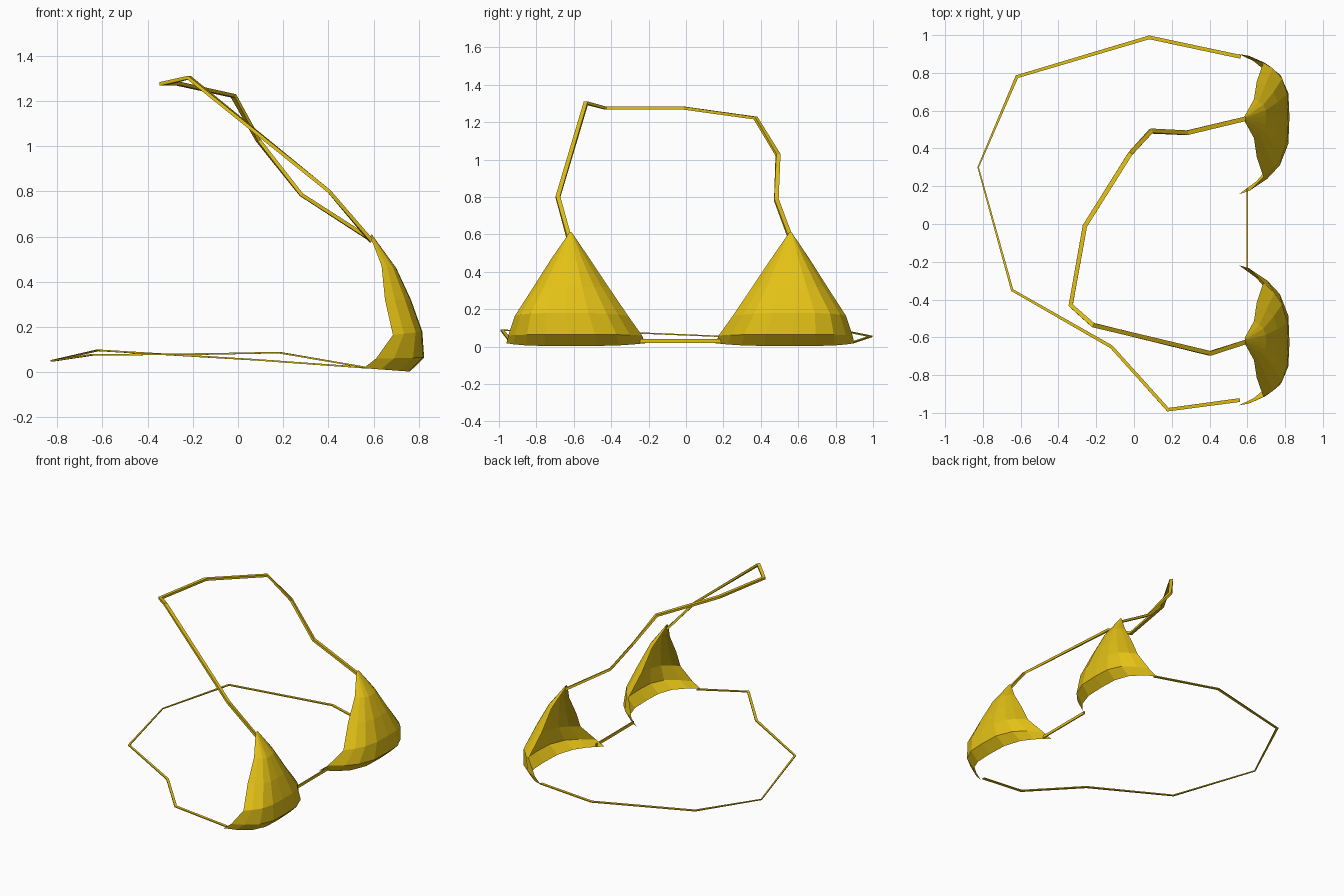
import bpy, bmesh
from mathutils import Vector

if "Cube" in bpy.data.objects:
    bpy.data.objects.remove(bpy.data.objects["Cube"])

gold = bpy.data.materials.new("golden yellow fabric")
gold.diffuse_color = (0.78, 0.54, 0.008, 1)
gold.use_nodes = True
gold.node_tree.nodes["Principled BSDF"].inputs["Base Color"].default_value = gold.diffuse_color


def finish(name, bm):
    mesh = bpy.data.meshes.new(name)
    bm.to_mesh(mesh)
    bm.free()
    mesh.materials.append(gold)
    obj = bpy.data.objects.new(name, mesh)
    bpy.context.collection.objects.link(obj)
    return obj


# Cup rows: inner y, outer y, edge x, centre x, edge z, centre z
ROWS = [
    (0.545, 0.57, 0.585, 0.590, 0.600, 0.612),
    (0.455, 0.66, 0.635, 0.700, 0.470, 0.460),
    (0.355, 0.755, 0.650, 0.765, 0.320, 0.320),
    (0.250, 0.855, 0.685, 0.815, 0.165, 0.180),
    (0.175, 0.890, 0.610, 0.823, 0.060, 0.065),
    (0.158, 0.900, 0.555, 0.760, 0.018, 0.003),
]
STEPS = [-1, -0.82, -0.62, -0.3, 0.1, 0.45, 0.72, 0.9, 1]
MIRROR_Y = -0.03


def cup(name, mirrored):
    bm = bmesh.new()
    grid = []
    for yi, yo, xe, xc, ze, zc in ROWS:
        row = []
        for t in STEPS:
            f = abs(t) ** (4.5 if t > 0 else 3)
            y = (yi + yo) / 2 + t * (yo - yi) / 2
            if mirrored:
                y = 2 * MIRROR_Y - y
            row.append(bm.verts.new((xc + (xe - xc) * f, y, zc + (ze - zc) * f)))
        grid.append(row)
    for a, b in zip(grid, grid[1:]):
        for i in range(len(STEPS) - 1):
            quad = [a[i], b[i], b[i + 1], a[i + 1]]
            bm.faces.new(quad[::-1] if mirrored else quad)
    return finish(name, bm)


def strap(name, points, widths, height):
    """Flat ribbon with a rectangular section, width kept horizontal."""
    pts = [Vector(p) for p in points]
    bm = bmesh.new()
    rings = []
    for i, p in enumerate(pts):
        before = (p - pts[i - 1]).normalized() if i else Vector()
        after = (pts[i + 1] - p).normalized() if i < len(pts) - 1 else Vector()
        tangent = (before + after).normalized()
        side = tangent.cross(Vector((0, 0, 1))).normalized()
        up = side.cross(tangent)
        w, h = widths[i] / 2, height / 2
        rings.append([bm.verts.new(p + side * w * a + up * h * b)
                      for a, b in ((-1, -1), (1, -1), (1, 1), (-1, 1))])
    for a, b in zip(rings, rings[1:]):
        for k in range(4):
            n = (k + 1) % 4
            bm.faces.new((a[k], a[n], b[n], b[k]))
    bm.faces.new(rings[0][::-1])
    bm.faces.new(rings[-1])
    bmesh.ops.recalc_face_normals(bm, faces=bm.faces[:])
    return finish(name, bm)


# Two triangular cups
cup("cup_a", False)
cup("cup_b", True)

# Neck loop between the cup tips
neck = [(0.59, 0.557, 0.585), (0.28, 0.483, 0.785), (0.09, 0.492, 1.025),
        (-0.02, 0.372, 1.222), (-0.26, -0.01, 1.275), (-0.335, -0.43, 1.275),
        (-0.217, -0.535, 1.303), (0.403, -0.685, 0.80), (0.59, -0.625, 0.58)]
strap("neck_strap", neck, [0.024] * len(neck), 0.016)

# Back band between the outer cup corners
back = [(0.565, 0.885, 0.02), (0.08, 0.988, 0.055), (-0.62, 0.78, 0.097),
        (-0.825, 0.30, 0.05), (-0.645, -0.35, 0.077), (-0.12, -0.65, 0.081),
        (0.18, -0.983, 0.087), (0.56, -0.932, 0.022)]
strap("back_strap", back, [0.02, 0.02, 0.018, 0.008, 0.014, 0.018, 0.02, 0.02], 0.007)

# Short link between the cups
strap("centre_link", [(0.6, -0.245, 0.03), (0.6, 0.19, 0.03)], [0.008, 0.008], 0.02)
